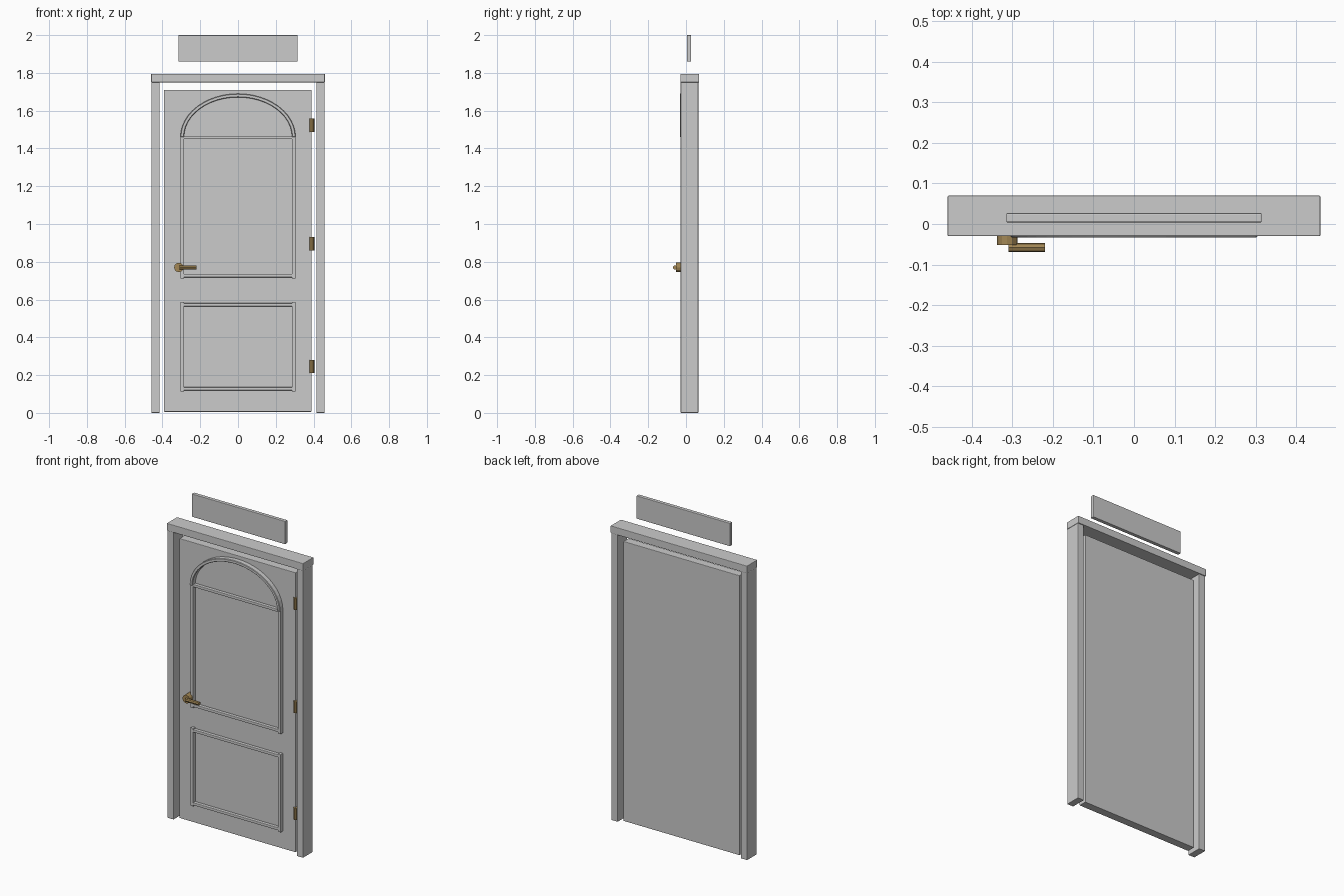
import bpy, bmesh, math
from mathutils import Matrix

if "Cube" in bpy.data.objects:
    bpy.data.objects.remove(bpy.data.objects["Cube"])

brass = bpy.data.materials.new("brass")
brass.diffuse_color = (0.36, 0.24, 0.09, 1)
brass.use_nodes = True
brass.node_tree.nodes["Principled BSDF"].inputs["Base Color"].default_value = brass.diffuse_color


def finish(name, bm, bevel=0.0, mat=None):
    bmesh.ops.recalc_face_normals(bm, faces=bm.faces)
    me = bpy.data.meshes.new(name)
    bm.to_mesh(me)
    bm.free()
    ob = bpy.data.objects.new(name, me)
    bpy.context.collection.objects.link(ob)
    if bevel:
        mod = ob.modifiers.new("bevel", 'BEVEL')
        mod.width, mod.segments = bevel, 2
    if mat:
        me.materials.append(mat)
    return ob


def box(name, x, y, z, bevel=0.003):
    """Box from (min, max) pairs."""
    bm = bmesh.new()
    size = Matrix.Diagonal((x[1] - x[0], y[1] - y[0], z[1] - z[0], 1))
    centre = Matrix.Translation((sum(x) / 2, sum(y) / 2, sum(z) / 2))
    bmesh.ops.create_cube(bm, size=1, matrix=centre @ size)
    return finish(name, bm, bevel)


def rod(name, centre, radius, length, axis, sides, bevel=0.0):
    turn = {'X': Matrix.Rotation(math.pi / 2, 4, 'Y'),
            'Y': Matrix.Rotation(math.pi / 2, 4, 'X'),
            'Z': Matrix.Identity(4)}[axis]
    bm = bmesh.new()
    bmesh.ops.create_cone(bm, cap_ends=True, segments=sides, radius1=radius, radius2=radius,
                          depth=length, matrix=Matrix.Translation(centre) @ turn)
    return finish(name, bm, bevel, brass)


# Frame
for side, s in (("left", -1), ("right", 1)):
    box(f"frame_post_{side}", sorted((s * 0.415, s * 0.458)), (-0.028, 0.065), (0, 1.752))
box("frame_head", (-0.46, 0.46), (-0.03, 0.07), (1.75, 1.795))

# Door slab and sign board
FRONT, BACK = -0.003, 0.047
box("door_slab", (-0.393, 0.39), (FRONT, BACK), (0.006, 1.71))
box("sign_board", (-0.315, 0.315), (0.004, 0.027), (1.86, 2.0))

# Straight mouldings around both panels
TRIM = (-0.024, FRONT + 0.005)
for panel, z0, z1 in (("lower", 0.112, 0.588), ("upper", 0.711, 1.466)):
    for side, s in (("left", -1), ("right", 1)):
        box(f"{panel}_stile_{side}", sorted((s * 0.286, s * 0.305)), TRIM, (z0, z1))
    box(f"{panel}_rail_bottom", (-0.3, 0.3), (-0.022, TRIM[1]), (z0 + 0.007, z0 + 0.024))
    top = z1 if panel == "upper" else z1 - 0.007
    box(f"{panel}_rail_top", (-0.3, 0.3), (-0.022, TRIM[1]), (top - 0.017, top))

# Arched moulding: rectangular section swept over a half ellipse
bm = bmesh.new()
STEPS = 24
rings = []
for i in range(STEPS + 1):
    a = math.pi * i / STEPS
    ring = []
    for rx, rz, y in ((0.305, 0.23, TRIM[1]), (0.305, 0.23, -0.033),
                      (0.286, 0.211, -0.033), (0.286, 0.211, TRIM[1])):
        ring.append(bm.verts.new((rx * math.cos(a), y, 1.46 + rz * math.sin(a))))
    rings.append(ring)
for a, b in zip(rings, rings[1:]):
    for j in range(4):
        k = (j + 1) % 4
        bm.faces.new((a[j], a[k], b[k], b[j]))
bm.faces.new(rings[0])
bm.faces.new(rings[-1])
arch = finish("arch_moulding", bm)
bev = arch.modifiers.new("bevel", 'BEVEL')
bev.width, bev.segments = 0.003, 1

# Hinges
for i, z in enumerate((0.245, 0.895, 1.523)):
    rod(f"hinge_{i + 1}", (0.391, -0.003, z), 0.013, 0.07, 'Z', 8)

# Handle
rod("handle_rosette", (-0.313, -0.0265, 0.77), 0.025, 0.051, 'Y', 12)
rod("handle_lever", (-0.265, -0.058, 0.77), 0.0115, 0.09, 'X', 8)
